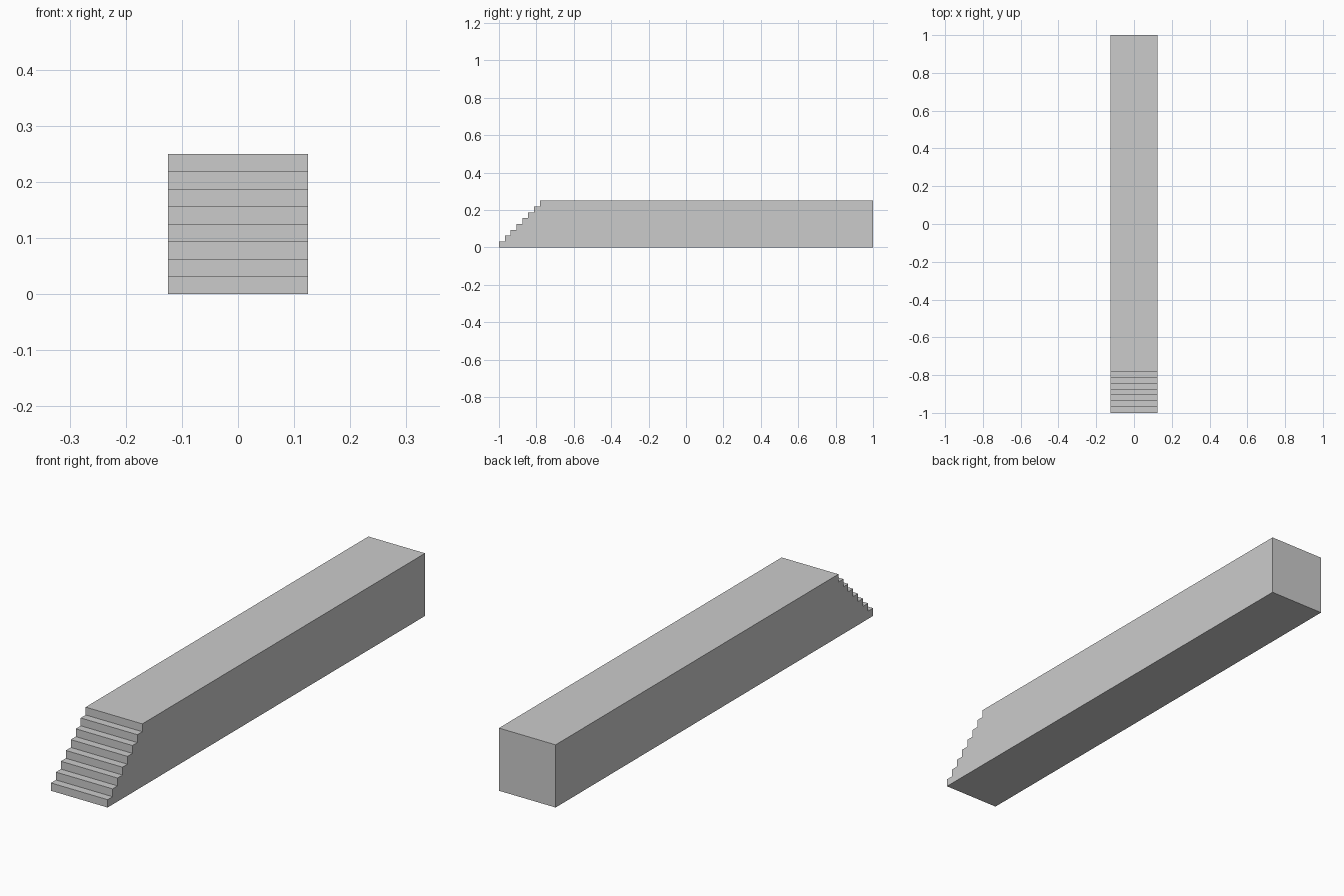
import bpy, bmesh

if "Cube" in bpy.data.objects:
    bpy.data.objects.remove(bpy.data.objects["Cube"])

STEPS = 8
STEP = 0.25 / STEPS      # rise and tread are equal
HALF_WIDTH = 0.125

# Side profile (y, z): flat bottom, square back, stairs up the front
profile = [(1, 0), (1, 0.25)]
for i in reversed(range(STEPS)):
    y = -1 + i * STEP
    profile += [(y, (i + 1) * STEP), (y, i * STEP)]

# Extrude the profile across the width
bm = bmesh.new()
side = bm.faces.new([bm.verts.new((-HALF_WIDTH, y, z)) for y, z in profile])
result = bmesh.ops.extrude_face_region(bm, geom=[side], use_keep_orig=True)
moved = [v for v in result["geom"] if isinstance(v, bmesh.types.BMVert)]
bmesh.ops.translate(bm, vec=(2 * HALF_WIDTH, 0, 0), verts=moved)
bmesh.ops.recalc_face_normals(bm, faces=bm.faces[:])

mesh = bpy.data.meshes.new("stepped_block")
bm.to_mesh(mesh)
bm.free()

# Plain grey colour
grey = bpy.data.materials.new("light grey")
grey.diffuse_color = (0.6, 0.6, 0.6, 1)
grey.use_nodes = True
grey.node_tree.nodes["Principled BSDF"].inputs["Base Color"].default_value = grey.diffuse_color
mesh.materials.append(grey)

block = bpy.data.objects.new("stepped_block", mesh)
bpy.context.collection.objects.link(block)
